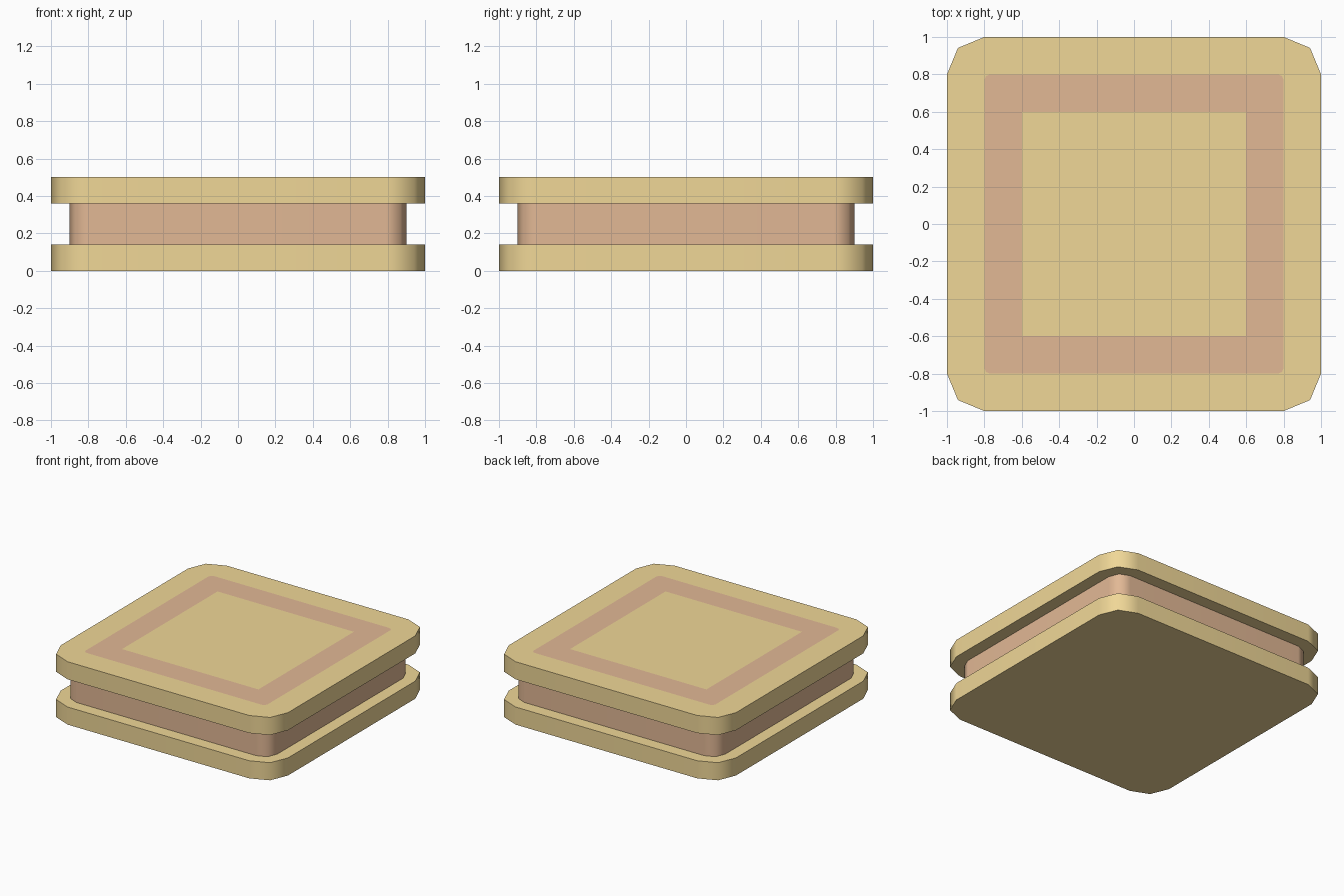
import bpy, bmesh
from math import cos, sin, pi

if "Cube" in bpy.data.objects:
    bpy.data.objects.remove(bpy.data.objects["Cube"])


def material(name, rgb):
    m = bpy.data.materials.new(name)
    m.diffuse_color = (*rgb, 1)
    m.use_nodes = True
    m.node_tree.nodes["Principled BSDF"].inputs["Base Color"].default_value = m.diffuse_color
    return m


gold = material("gold", (0.87, 0.68, 0.31))
copper = material("copper", (0.76, 0.48, 0.30))


def rounded_square(half, radius, steps=2):
    """Outline of a square whose corners are cut in a few straight steps."""
    pts = []
    for k, (sx, sy) in enumerate([(1, 1), (-1, 1), (-1, -1), (1, -1)]):
        for i in range(steps + 1):
            a = (k + i / steps) * pi / 2
            pts.append((sx * (half - radius) + radius * cos(a),
                        sy * (half - radius) + radius * sin(a)))
    return pts


def finish(bm, name, mat):
    mesh = bpy.data.meshes.new(name)
    bm.to_mesh(mesh)
    bm.free()
    mesh.materials.append(mat)
    ob = bpy.data.objects.new(name, mesh)
    bpy.context.collection.objects.link(ob)
    return ob


def slab(name, half, radius, z0, z1, mat):
    bm = bmesh.new()
    face = bm.faces.new([bm.verts.new((x, y, z0)) for x, y in rounded_square(half, radius)])
    top = bmesh.ops.extrude_face_region(bm, geom=[face], use_keep_orig=True)["geom"]
    bmesh.ops.translate(bm, vec=(0, 0, z1 - z0),
                        verts=[g for g in top if isinstance(g, bmesh.types.BMVert)])
    bmesh.ops.recalc_face_normals(bm, faces=bm.faces)
    ob = finish(bm, name, mat)
    # soft corners, flat sides
    for p in ob.data.polygons:
        p.use_smooth = True
    ob.data.set_sharp_from_angle(angle=pi / 3)
    wn = ob.modifiers.new("weighted_normals", 'WEIGHTED_NORMAL')
    wn.keep_sharp = True
    return ob


# Two outer plates and the recessed core between them
slab("bottom_plate", 1.0, 0.2, 0.0, 0.14, gold)
slab("core", 0.9, 0.11, 0.14, 0.36, copper)
slab("top_plate", 1.0, 0.2, 0.36, 0.5, gold)

# Flush square frame inlaid in the top
bm = bmesh.new()
edges = []
for outline in (rounded_square(0.8, 0.03),
                [(0.6, 0.6), (-0.6, 0.6), (-0.6, -0.6), (0.6, -0.6)]):
    vs = [bm.verts.new((x, y, 0.501)) for x, y in outline]
    edges += [bm.edges.new((vs[i - 1], vs[i])) for i in range(len(vs))]
bmesh.ops.triangle_fill(bm, edges=edges, use_beauty=True, normal=(0, 0, 1))
for f in bm.faces:
    f.normal_update()
    if f.normal.z < 0:
        f.normal_flip()
finish(bm, "top_frame_inlay", copper)
